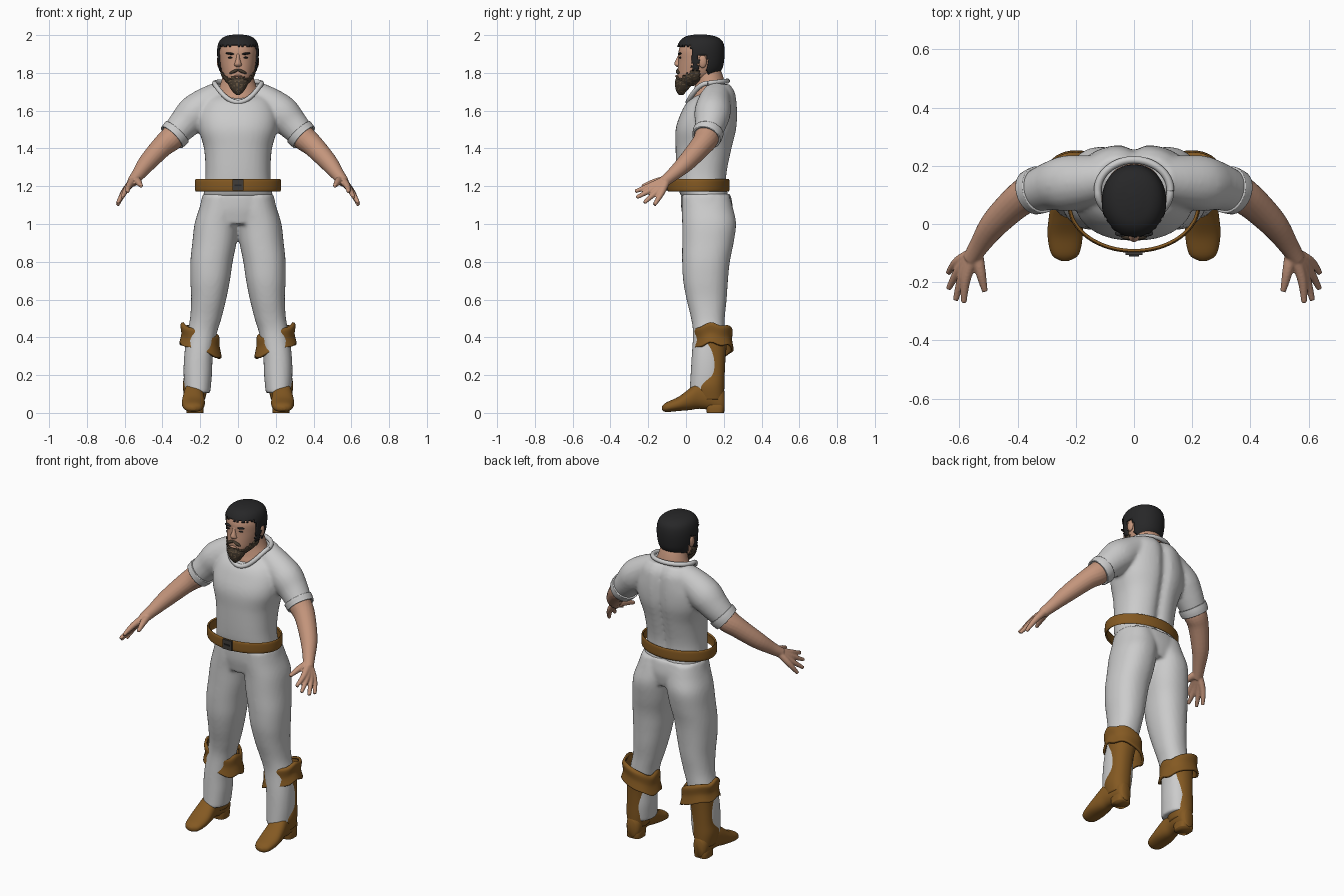
import bpy, bmesh, math, random
from mathutils import Vector

random.seed(4)
if "Cube" in bpy.data.objects:
    bpy.data.objects.remove(bpy.data.objects["Cube"])


def material(name, r, g, b):
    m = bpy.data.materials.new(name)
    m.use_nodes = True
    m.diffuse_color = (r, g, b, 1)
    node = m.node_tree.nodes["Principled BSDF"]
    node.inputs["Base Color"].default_value = (r, g, b, 1)
    node.inputs["Roughness"].default_value = 0.8
    return m


CLOTH = material("pale cloth", .6, .6, .6)
SKIN = material("skin", .55, .3, .2)
LEATHER = material("brown leather", .23, .1, .016)
HAIR = material("black hair", .02, .02, .021)
BEARD = material("dark brown beard", .06, .043, .028)
BEARD_TIP = material("light brown beard", .14, .095, .055)
METAL = material("dark metal", .05, .045, .04)


def smooth_rows(rows, steps=5):
    """Pass a smooth curve through rows of numbers."""
    out = []
    for i in range(len(rows) - 1):
        a, b, c, d = (rows[max(0, min(len(rows) - 1, i + k))] for k in (-1, 0, 1, 2))
        for s in range(steps):
            t = s / steps
            out.append([q + t / 2 * (r - p + t * (2*p - 5*q + 4*r - w + t * (3*(q - r) + w - p)))
                        for p, q, r, w in zip(a, b, c, d)])
    return out + [list(rows[-1])]


def skin_rings(bm, rings, caps=True):
    loops = [[bm.verts.new(p) for p in ring] for ring in rings]
    n = len(loops[0])
    for a, b in zip(loops, loops[1:]):
        for i in range(n):
            bm.faces.new((a[i], a[(i + 1) % n], b[(i + 1) % n], b[i]))
    if caps:
        bm.faces.new(loops[0][::-1])
        bm.faces.new(loops[-1])


def loft(bm, rows, axis="z", power=.9, caps=True, sides=40, warp=None):
    """Rows give a height (or depth) and the bounds of an oval section."""
    rings = []
    for t, a0, a1, b0, b1 in smooth_rows(rows):
        ring = []
        for i in range(sides):
            ang = math.tau * i / sides
            c, s = math.cos(ang), math.sin(ang)
            a = (a0 + a1) / 2 + (a1 - a0) / 2 * math.copysign(abs(c) ** power, c)
            b = (b0 + b1) / 2 + (b1 - b0) / 2 * math.copysign(abs(s) ** power, s)
            p = Vector((a, b, t) if axis == "z" else (a, t, b))
            ring.append(warp(p) if warp else p)
        rings.append(ring)
    skin_rings(bm, rings, caps)


def even(rows):
    """Rows symmetric about x = 0: height, half width, front, back."""
    return [(z, -h, h, f, b) for z, h, f, b in rows]


def tube(bm, points, caps=True, sides=20):
    pts = smooth_rows(points)
    rings = []
    for i, (x, y, z, r) in enumerate(pts):
        d = Vector(pts[min(i + 1, len(pts) - 1)][:3]) - Vector(pts[max(i - 1, 0)][:3])
        q = d.to_track_quat("Z", "Y")
        rings.append([Vector((x, y, z)) + q @ Vector((math.cos(k * math.tau / sides) * r,
                      math.sin(k * math.tau / sides) * r, 0)) for k in range(sides)])
    skin_rings(bm, rings, caps)


def finish(name, bm, mats, mirror=False, voxel=0, relax=0, thick=0):
    bmesh.ops.recalc_face_normals(bm, faces=bm.faces)
    me = bpy.data.meshes.new(name)
    bm.to_mesh(me)
    bm.free()
    me.shade_smooth()
    for m in mats if isinstance(mats, list) else [mats]:
        me.materials.append(m)
    ob = bpy.data.objects.new(name, me)
    bpy.context.collection.objects.link(ob)
    if mirror:
        ob.modifiers.new("mirror", "MIRROR").use_mirror_merge = False
    if thick:
        mod = ob.modifiers.new("thickness", "SOLIDIFY")
        mod.thickness, mod.offset = thick, 0
    if voxel:
        mod = ob.modifiers.new("blend", "REMESH")
        mod.mode, mod.voxel_size, mod.use_smooth_shade = "VOXEL", voxel, True
        mod = ob.modifiers.new("relax", "SMOOTH")
        mod.factor, mod.iterations = .5, relax
    return ob


def blob(name, mat, loc, size, mirror=False, turn=0):
    bm = bmesh.new()
    bmesh.ops.create_uvsphere(bm, u_segments=16, v_segments=10, radius=1)
    for v in bm.verts:
        x, y, z = (c * s for c, s in zip(v.co, size))
        v.co = Vector((x, y, z + x * turn)) + Vector(loc)
    return finish(name, bm, mat, mirror)


# Shirt: trunk with a spine groove, shoulders and short sleeves
def spine(p):
    if p.y > .12:
        p.y -= .022 * math.exp(-(p.x / .03) ** 2)
    return p


bm = bmesh.new()
loft(bm, even([(1.145, .185, -.025, .232), (1.2, .177, -.045, .218), (1.28, .172, -.052, .222),
               (1.4, .18, -.055, .247), (1.5, .208, -.055, .27), (1.58, .21, -.03, .275),
               (1.65, .185, .01, .272), (1.7, .155, .085, .262), (1.74, .12, .135, .235)]),
     power=.85, warp=spine)
tube(bm, [(.08, .165, 1.69, .072), (.15, .15, 1.645, .087), (.228, .14, 1.588, .096),
          (.285, .13, 1.53, .084), (.345, .11, 1.465, .07)])
finish("shirt", bm, CLOTH, True, .01, 6)

bm = bmesh.new()
tube(bm, [(.322, .118, 1.488, .077), (.335, .114, 1.474, .076), (.35, .108, 1.459, .073)], False, 32)
finish("sleeve_hem", bm, CLOTH, True, thick=.01)

# Collar: dips at the front, rises beside the neck
bm = bmesh.new()
path = []
for i in range(49):
    a = math.tau * i / 48
    s = math.sin(a)
    path.append((.125 * math.cos(a), .115 + .105 * s, 1.745 + (.012 * s if s > 0 else -.1 * s * s), .013))
tube(bm, path, sides=10)
finish("collar", bm, CLOTH)

# Trousers: pelvis and legs blended together
bm = bmesh.new()
loft(bm, even([(1.16, .187, -.027, .235), (1.08, .2, -.025, .248), (1.0, .17, -.01, .235)]))
loft(bm, [(1.15, 0, .185, -.02, .23), (1.08, -.02, .206, -.022, .25), (1.0, -.005, .23, -.02, .265),
          (.9, .008, .242, -.02, .252), (.8, .028, .252, -.02, .232), (.7, .043, .252, -.015, .222),
          (.6, .063, .248, .003, .215), (.5, .088, .254, .027, .205), (.42, .112, .27, .037, .203),
          (.3, .133, .285, .03, .2), (.2, .138, .288, .024, .2), (.105, .147, .281, .018, .19)])
finish("trousers", bm, CLOTH, True, .01, 4)

# Arms and hands
bm = bmesh.new()
tube(bm, [(.27, .135, 1.545, .06), (.345, .11, 1.46, .066), (.4, .078, 1.412, .058),
          (.48, 0, 1.325, .048), (.53, -.072, 1.26, .035), (.56, -.12, 1.222, .029)])
tips = [(.585, -.27, 1.172), (.613, -.262, 1.14), (.637, -.222, 1.112), (.638, -.168, 1.1)]
for i, (x, y, z) in enumerate(tips):
    k = i / 3
    tube(bm, [(.548, -.1, 1.238, .022), (.577 + .028 * k, -.188 + .06 * k, 1.203 - .036 * k, .017),
              (x, y, z, .01)])
tube(bm, [(.54, -.1, 1.235, .022), (.527, -.165, 1.222, .018), (.512, -.232, 1.2, .01)])
finish("arm", bm, SKIN, True, .005, 3)

# Boots: foot, heel, shaft and tilted folded cuff
bm = bmesh.new()
loft(bm, [(-.127, .225, .25, .015, .035), (-.105, .19, .283, .005, .055), (-.04, .176, .297, .01, .085),
          (.02, .178, .293, .015, .13), (.07, .183, .285, .022, .165), (.13, .178, .278, .015, .16),
          (.185, .183, .27, 0, .14), (.205, .2, .255, .01, .11)], "y")
loft(bm, [(0, .183, .272, .11, .2), (.03, .183, .272, .105, .203), (.06, .19, .265, .1, .2)], power=.6)
finish("boot", bm, LEATHER, True)

bm = bmesh.new()
loft(bm, [(.07, .175, .28, .06, .2), (.14, .16, .292, .05, .203), (.21, .16, .284, .08, .205),
          (.3, .15, .281, .075, .21), (.4, .125, .28, .06, .22)])
finish("boot_shaft", bm, LEATHER, True)


def tilt(p):
    p.z += (p.x - .2) * .35 + .008 * math.sin(p.y * 60)
    return p


bm = bmesh.new()
loft(bm, [(.435, .115, .288, .06, .228), (.425, .105, .298, .05, .24), (.38, .104, .293, .053, .237),
          (.33, .093, .304, .045, .246)], caps=False, warp=tilt)
finish("boot_cuff", bm, LEATHER, True, thick=.014)

# Belt and buckle
bm = bmesh.new()
loft(bm, even([(1.175, .219, -.09, .222), (1.185, .223, -.094, .226), (1.225, .223, -.094, .226),
               (1.235, .219, -.09, .222)]), power=1, caps=False, sides=64)
finish("belt", bm, LEATHER, thick=.01)


def plate(name, mat, loc, size):
    bm = bmesh.new()
    bmesh.ops.create_cube(bm, size=1)
    for v in bm.verts:
        v.co = Vector(loc) + Vector(c * s for c, s in zip(v.co, size))
    finish(name, bm, mat).data.shade_flat()


plate("buckle", METAL, (0, -.1, 1.206), (.06, .014, .058))
plate("buckle_tongue", HAIR, (0, -.108, 1.206), (.035, .006, .008))

# Neck and head
bm = bmesh.new()
loft(bm, even([(1.6, .09, .04, .2), (1.66, .108, .028, .2), (1.7, .108, .04, .212), (1.75, .09, .05, .205),
               (1.8, .077, .05, .19), (1.84, .07, .05, .17)]), power=1)
finish("neck", bm, SKIN)

HEAD = [(1.733, .03, -.035, .03), (1.75, .052, -.042, .08), (1.78, .076, -.045, .14),
        (1.82, .089, -.044, .178), (1.87, .097, -.04, .19), (1.92, .098, -.038, .192),
        (1.96, .086, -.02, .18), (1.982, .058, .01, .145), (1.991, .015, .055, .095)]


def head_shell(name, mats, grow, keep=None, thick=0):
    bm = bmesh.new()
    rows = [(z + (grow if z > 1.9 else 0), h + grow, f - grow, b + grow) for z, h, f, b in HEAD]
    loft(bm, even(rows), power=.95, sides=72)
    if keep:
        drop = [f for f in bm.faces if not keep(f.calc_center_median())]
        bmesh.ops.delete(bm, geom=drop, context="FACES")
    for f in bm.faces:
        f.material_index = int(isinstance(mats, list) and random.random() < .25)
    finish(name, bm, mats, thick=thick)


def hair_zone(p):
    y = p.y + random.uniform(-.005, .005)
    z = p.z + random.uniform(-.006, .006)
    return (z > 1.943 or (y > .025 and z > 1.895) or (y > .11 and z > 1.795)
            or (.03 < y < .068 and z > 1.815))


def beard_zone(p):
    z = p.z + random.uniform(-.006, .006)
    top = 1.775 + max(0, p.y + .02) * .75
    return p.y < .07 and z < top


head_shell("head", SKIN, 0)
head_shell("hair", HAIR, .008, hair_zone, .008)
head_shell("jaw_beard", [BEARD, BEARD_TIP], .006, beard_zone, .006)

# Chin beard tapering to a tip
bm = bmesh.new()
loft(bm, even([(1.683, .01, -.038, -.015), (1.705, .032, -.052, .005), (1.735, .05, -.058, .03),
               (1.76, .056, -.057, .04), (1.774, .04, -.05, .04)]))
for f in bm.faces:
    f.material_index = int(random.random() < .25)
finish("chin_beard", bm, [BEARD, BEARD_TIP])

# Face details
bm = bmesh.new()
loft(bm, even([(1.832, .012, -.05, -.02), (1.842, .02, -.06, -.02), (1.855, .016, -.061, -.02),
               (1.88, .01, -.048, -.02), (1.9, .012, -.04, -.02)]), power=1, sides=20)
finish("nose", bm, SKIN)
blob("moustache", BEARD, (.02, -.042, 1.808), (.026, .012, .009), True, -.4)
blob("lower_lip", SKIN, (0, -.046, 1.783), (.022, .012, .006))
blob("eyebrow", HAIR, (.042, -.033, 1.902), (.024, .01, .006), True, .1)
blob("eye", HAIR, (.04, -.03, 1.881), (.014, .007, .005), True)
blob("ear", SKIN, (.1, .088, 1.86), (.012, .022, .034), True)
